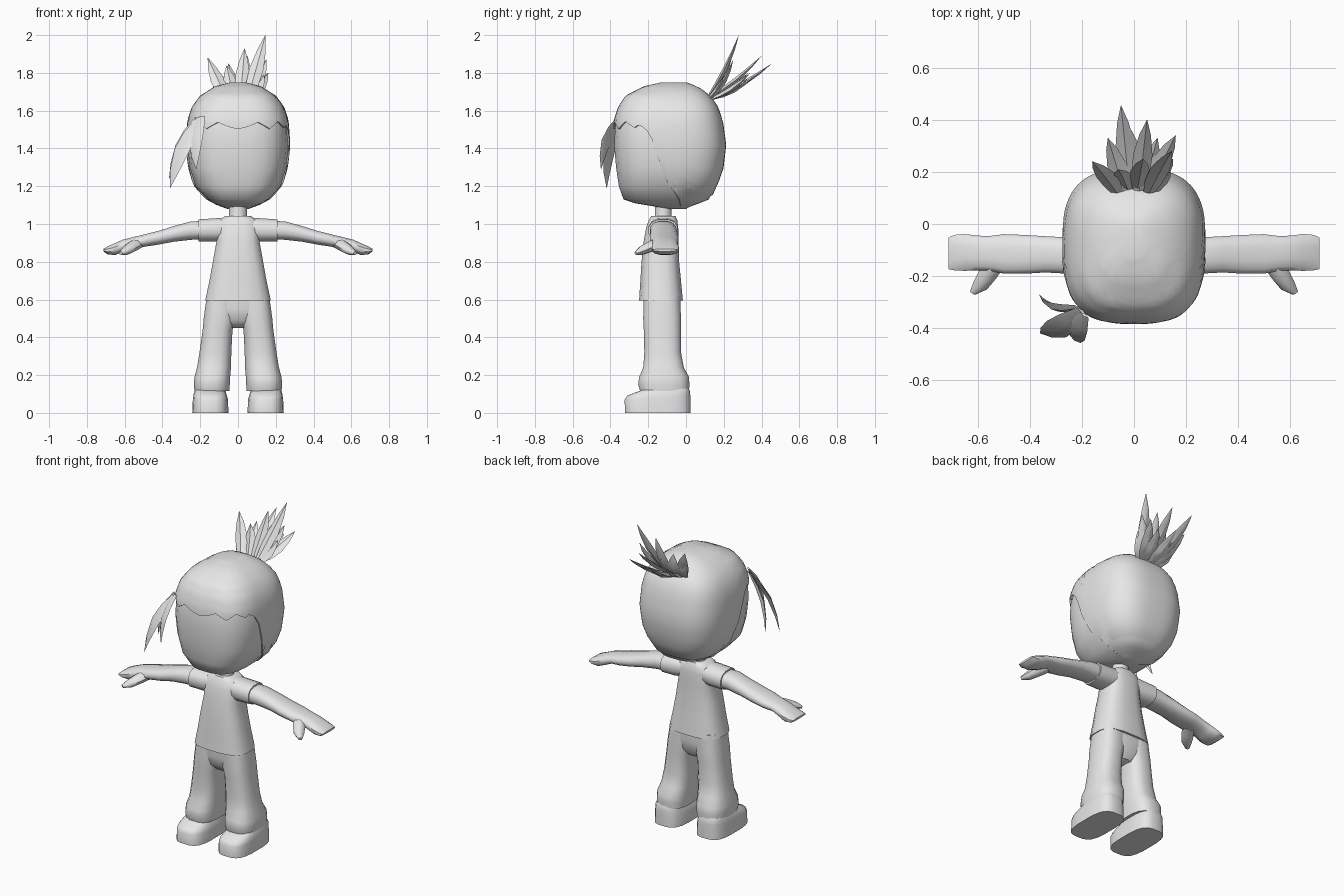
import bpy, bmesh, math
from mathutils import Vector

if "Cube" in bpy.data.objects:
    bpy.data.objects.remove(bpy.data.objects["Cube"])

GREY = bpy.data.materials.new("plain grey")
GREY.diffuse_color = (0.8, 0.8, 0.8, 1)
GREY.use_nodes = True
GREY.node_tree.nodes["Principled BSDF"].inputs["Base Color"].default_value = GREY.diffuse_color


def finish(name, bm, mirror=False, angle=50):
    bmesh.ops.recalc_face_normals(bm, faces=bm.faces)
    me = bpy.data.meshes.new(name)
    bm.to_mesh(me)
    bm.free()
    me.materials.append(GREY)
    me.polygons.foreach_set("use_smooth", [True] * len(me.polygons))
    me.set_sharp_from_angle(angle=math.radians(angle))
    ob = bpy.data.objects.new(name, me)
    bpy.context.collection.objects.link(ob)
    if mirror:
        ob.modifiers.new("Mirror", 'MIRROR').use_clip = False
    return ob


def oval(ang, power):
    """Point on a unit superellipse, angle 0 facing -y."""
    s, c = math.sin(ang), -math.cos(ang)
    f = lambda v: math.copysign(abs(v) ** (2 / power), v)
    return f(s), f(c)


def bridge(bm, rows, caps=True):
    """Join closed rows of vertices with quads."""
    n = len(rows[0])
    for a, b in zip(rows, rows[1:]):
        for i in range(n):
            bm.faces.new((a[i], a[(i + 1) % n], b[(i + 1) % n], b[i]))
    if caps:
        bm.faces.new(rows[0])
        bm.faces.new(rows[-1])


def loft(name, rings, sides=16, power=2.5, along_x=False, mirror=False, angle=50):
    """Rings are (position, low u, high u, low v, high v)."""
    bm = bmesh.new()
    rows = []
    for a, u0, u1, v0, v1 in rings:
        row = []
        for i in range(sides):
            p, q = oval(math.tau * (i + 0.5) / sides, power)
            u, v = (u0 + u1) / 2 + p * (u1 - u0) / 2, (v0 + v1) / 2 + q * (v1 - v0) / 2
            row.append(bm.verts.new((a, u, v) if along_x else (u, v, a)))
        rows.append(row)
    bridge(bm, rows)
    return finish(name, bm, mirror, angle)


def lerp_table(table, x):
    """Piecewise linear lookup of a row by its first value."""
    x = min(max(x, table[0][0]), table[-1][0])
    for a, b in zip(table, table[1:]):
        if x <= b[0]:
            t = (x - a[0]) / (b[0] - a[0])
            return [p + (q - p) * t for p, q in zip(a, b)][1:]


# Head: height, half width, front, back
HEAD = [(1.08, .06, -.10, .0), (1.11, .14, -.28, .08), (1.13, .17, -.34, .13),
        (1.20, .235, -.365, .165), (1.30, .265, -.38, .20), (1.42, .277, -.39, .213),
        (1.55, .268, -.382, .195), (1.62, .245, -.36, .17), (1.68, .20, -.32, .13),
        (1.73, .12, -.22, .06), (1.75, .04, -.13, .0)]
G = .008
loft("head", [(z - .004 if z > 1.7 else z, -w + G, w - G, f + G, b - G) for z, w, f, b in HEAD],
     24, 2.9)

# Hair cap: follows the head down to a jagged hairline
HAIRLINE = [(-.39, 1.52), (-.25, 1.53), (-.18, 1.44), (-.15, 1.36), (-.12, 1.25),
            (0.0, 1.13), (.05, 1.08)]
bm = bmesh.new()
N, STEPS = 72, 14
rows = [[] for _ in range(STEPS + 2)]
for i in range(N):
    p, q = oval(math.tau * i / N, 2.9)
    y = -.09 + q * .30
    low = lerp_table(HAIRLINE, y)[0]
    if y < -.1:                                     # pointed locks
        k = min(i, N - i) % 6
        low += .012 * (abs(k - 3) - 1.5) * -1
    for s in range(STEPS + 2):
        t = min(s / STEPS, 1)
        z = 1.75 - (1.75 - low) * t ** 1.6
        w, f, b = lerp_table(HEAD, z)
        k = .95 if s > STEPS else 1                 # edge turned inwards
        rows[s].append(bm.verts.new((p * w * k, (f + b) / 2 + q * (b - f) / 2 * k, z)))
bridge(bm, rows, False)
bm.faces.new(rows[0])
finish("hair_cap", bm, angle=45)


# Pointed hair locks: curved blades with a raised middle
def locks(name, blades, out):
    bm = bmesh.new()
    for root, tip, width, bend in blades:
        root, tip = Vector(root), Vector(tip)
        d = (tip - root).normalized()
        side = d.cross(out).normalized()
        up = side.cross(d)
        rows = []
        for t, w in ((0, .45), (.25, .9), (.5, 1), (.78, .6), (1, .02)):
            c = root.lerp(tip, t) + up * bend * math.sin(math.pi * t)
            h = side * width * w / 2
            k = up * .012 * w
            rows.append([bm.verts.new(v) for v in (c - h, c + k, c + h, c - k)])
        bridge(bm, rows)
    finish(name, bm, angle=35)


TUFT = [(.145, .28, 2.0), (-.05, .455, 1.85), (.05, .40, 1.89), (.16, .34, 1.80),
        (-.16, .24, 1.88), (.035, .25, 1.93), (-.10, .33, 1.80), (.15, .25, 1.87),
        (-.135, .20, 1.78), (-.06, .21, 1.84), (.09, .33, 1.77), (-.01, .36, 1.78),
        (.14, .20, 1.79)]
locks("top_tuft", [((x * .35, .11 + .02 * (i % 2), 1.66), (x, y, z), .075, -.015)
                   for i, (x, y, z) in enumerate(TUFT)], Vector((0, -.75, .65)))
locks("side_locks", [((-.20, -.335, 1.56), (-.36, -.42, 1.19), .10, .035),
                     ((-.19, -.35, 1.57), (-.222, -.45, 1.29), .085, .03),
                     ((-.22, -.32, 1.56), (-.365, -.27, 1.24), .06, .03)],
      Vector((-.6, -.8, .2)))

# Neck and shirt
loft("neck", [(1.0, -.055, .055, -.175, -.07), (1.05, -.048, .048, -.165, -.075),
              (1.12, -.048, .048, -.165, -.075)], 12, 2)
loft("shirt", [(z, -w, w, f, b) for z, w, f, b in (
    (.595, .176, -.25, -.015), (.70, .153, -.243, -.025), (.80, .135, -.237, -.035),
    (.91, .115, -.225, -.038), (.98, .118, -.212, -.04), (1.02, .105, -.198, -.045),
    (1.042, .068, -.185, -.055))], 16, 2.9)
loft("sleeve", [(.04, -.195, -.05, .92, 1.036), (.12, -.2, -.045, .905, 1.032),
                (.21, -.2, -.042, .907, 1.026)], 12, 2.4, True, True)

# Arm, hand and thumb
loft("arm", [(.10, -.19, -.05, .92, 1.02), (.25, -.193, -.05, .915, 1.015),
             (.34, -.188, -.045, .905, .99), (.42, -.193, -.04, .89, .965),
             (.50, -.193, -.037, .878, .945), (.56, -.18, -.045, .873, .93),
             (.61, -.18, -.042, .85, .918), (.65, -.182, -.036, .835, .90),
             (.69, -.18, -.04, .838, .882), (.713, -.175, -.05, .855, .868)],
     12, 2.5, True, True)
bm = bmesh.new()
rows = []
for x, y, z, r in ((.53, -.14, .90, .04), (.56, -.19, .88, .036),
                   (.59, -.235, .86, .03), (.62, -.265, .845, .012)):
    d, n = Vector((.55, -.8, -.25)).normalized(), Vector((0, 0, 1))
    s = d.cross(n).normalized()
    u = s.cross(d)
    rows.append([bm.verts.new(Vector((x, y, z)) + (s * math.cos(a) + u * math.sin(a) * .8) * r)
                 for a in (math.tau * i / 8 for i in range(8))])
bridge(bm, rows)
finish("thumb", bm, True)

# Trousers
loft("trouser_seat", [(.63, -.155, .155, -.225, -.03), (.55, -.165, .165, -.225, -.028),
                      (.49, -.13, .13, -.215, -.035), (.45, -.05, .05, -.18, -.06)], 16, 2.8)
loft("trouser_leg", [(.62, .005, .166, -.225, -.03), (.50, .012, .183, -.228, -.025),
                     (.44, .028, .188, -.225, -.025), (.32, .034, .205, -.222, -.025),
                     (.24, .036, .218, -.228, -.01), (.19, .04, .232, -.25, .018),
                     (.15, .042, .235, -.255, .02), (.115, .045, .232, -.245, .018)],
     16, 2.7, mirror=True)

# Shoes
loft("shoe", [(0, .05, .243, -.325, .025), (.07, .052, .24, -.326, .025),
              (.092, .058, .237, -.312, .024), (.115, .065, .232, -.25, .022),
              (.13, .07, .225, -.22, .015)], 20, 3.2, mirror=True, angle=45)
